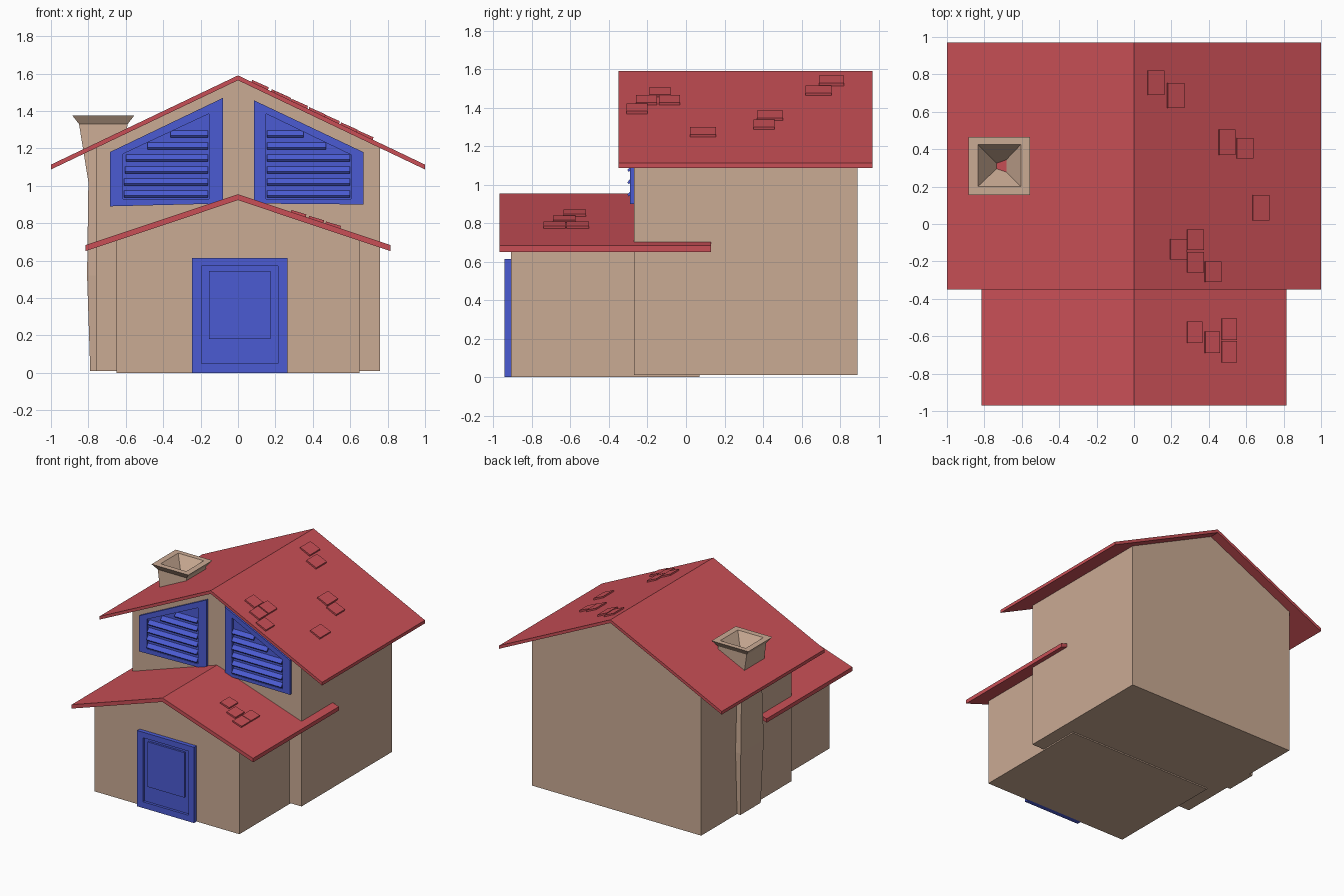
import bpy, bmesh, math
from mathutils import Vector

if "Cube" in bpy.data.objects:
    bpy.data.objects.remove(bpy.data.objects["Cube"])


def material(name, rgb):
    m = bpy.data.materials.new(name)
    m.diffuse_color = (*rgb, 1)
    m.use_nodes = True
    m.node_tree.nodes["Principled BSDF"].inputs["Base Color"].default_value = m.diffuse_color
    return m


TAN = material("tan plaster", (0.59, 0.405, 0.295))
RED = material("roof red", (0.58, 0.078, 0.093))
BLUE = material("trim blue", (0.07, 0.105, 0.65))


def finish(name, bm, mat):
    bmesh.ops.recalc_face_normals(bm, faces=bm.faces)
    me = bpy.data.meshes.new(name)
    bm.to_mesh(me)
    bm.free()
    me.materials.append(mat)
    ob = bpy.data.objects.new(name, me)
    bpy.context.collection.objects.link(ob)
    return ob


def loft(name, rings, mat, cap_start=True, cap_end=True):
    """Join rings of equal point count with quads."""
    bm = bmesh.new()
    loops = [[bm.verts.new(p) for p in r] for r in rings]
    n = len(loops[0])
    for a, b in zip(loops, loops[1:]):
        for i in range(n):
            j = (i + 1) % n
            bm.faces.new((a[i], a[j], b[j], b[i]))
    if cap_start:
        bm.faces.new(loops[0][::-1])
    if cap_end:
        bm.faces.new(loops[-1])
    return finish(name, bm, mat)


def at_y(pts, y):
    return [(x, y, z) for x, z in pts]


def prism(name, pts, y0, y1, mat):
    return loft(name, [at_y(pts, y0), at_y(pts, y1)], mat)


def framed_panel(name, outer, inner, back, front, floor):
    """Plate with a recessed centre, facing -y."""
    return loft(name, [at_y(outer, back), at_y(outer, front),
                       at_y(inner, front), at_y(inner, floor)], BLUE)


def rect(x0, x1, z0, z1):
    return [(x0, z0), (x1, z0), (x1, z1), (x0, z1)]


def gable(name, half, base, eave, peak, y0, y1):
    pts = [(-half, base), (half, base), (half, eave), (0, peak), (-half, eave)]
    return prism(name, pts, y0, y1, TAN)


def roof(name, half, peak, eave, t, y0, y1):
    pts = [(-half, eave), (0, peak), (half, eave),
           (half, eave - t), (0, peak - t), (-half, eave - t)]
    return prism(name, pts, y0, y1, RED)


def shingles(name, peak, slope, spots, length):
    """Thin tiles lying on the right-hand roof slope, at (x, y0, y1)."""
    for i, (x, y0, y1) in enumerate(spots):
        pts = [(x, peak - slope * x - 0.01), (x + length, peak - slope * (x + length) - 0.01),
               (x + length + 0.006, peak - slope * (x + length) + 0.012),
               (x + 0.006, peak - slope * x + 0.009)]
        prism(f"{name}_{i + 1}", pts, y0, y1, RED)


# Walls
gable("main_walls", 0.76, 0.01, 1.209, 1.57, -0.27, 0.89)
gable("porch_walls", 0.65, 0.0, 0.712, 0.93, -0.91, 0.07)

# Roofs
roof("main_roof", 1.0, 1.59, 1.113, 0.026, -0.35, 0.97)
roof("porch_roof", 0.815, 0.955, 0.683, 0.032, -0.97, 0.13)

# Loose roof shingles
shingles("main_shingle", 1.59, 0.477, [
    (0.07, 0.69, 0.82), (0.175, 0.62, 0.755), (0.45, 0.37, 0.505),
    (0.545, 0.35, 0.46), (0.63, 0.02, 0.155), (0.19, -0.19, -0.08),
    (0.28, -0.26, -0.15), (0.28, -0.14, -0.03), (0.375, -0.31, -0.20)], 0.088)
shingles("porch_shingle", 0.955, 0.334, [
    (0.28, -0.635, -0.52), (0.375, -0.69, -0.575),
    (0.465, -0.62, -0.505), (0.465, -0.74, -0.625)], 0.08)

# Door with recessed leaf and raised panel
framed_panel("door", rect(-0.245, 0.265, 0.0, 0.615),
             rect(-0.195, 0.215, 0.05, 0.57), -0.905, -0.943, -0.922)
prism("door_panel", rect(-0.155, 0.175, 0.18, 0.545), -0.938, -0.915, BLUE)

# Slanted windows
framed_panel("left_window",
             [(-0.685, 0.89), (-0.08, 0.905), (-0.08, 1.47), (-0.685, 1.18)],
             [(-0.615, 0.93), (-0.155, 0.93), (-0.155, 1.385), (-0.615, 1.17)],
             -0.265, -0.29, -0.275)
framed_panel("right_window",
             [(0.085, 0.905), (0.67, 0.90), (0.67, 1.18), (0.085, 1.457)],
             [(0.15, 0.93), (0.605, 0.93), (0.605, 1.165), (0.15, 1.385)],
             -0.265, -0.29, -0.275)

# Window slats, lower edge tilted outwards
for i in range(6):
    z = 0.938 + 0.064 * i
    left_end = [-0.61, -0.61, -0.605, -0.6, -0.485, -0.36][i]
    right_end = [0.6, 0.6, 0.6, 0.6, 0.47, 0.35][i]
    for side, x0, x1 in (("left", left_end, -0.16), ("right", 0.155, right_end)):
        section = [(-0.297, z), (-0.305, z + 0.01), (-0.28, z + 0.037), (-0.272, z + 0.027)]
        loft(f"{side}_slat_{i + 1}",
             [[(x, y, h) for y, h in section] for x in (x0, x1)], BLUE)

# Chimney: slightly crooked stack, flared rim and tapering flue
levels = [(0.01, -0.79, -0.65, 0.17, 0.43), (0.52, -0.807, -0.64, 0.155, 0.45),
          (1.02, -0.80, -0.64, 0.17, 0.43), (1.33, -0.85, -0.59, 0.185, 0.435),
          (1.375, -0.885, -0.555, 0.155, 0.465), (1.375, -0.835, -0.605, 0.2, 0.425),
          (1.24, -0.735, -0.70, 0.295, 0.325)]
loft("chimney", [[(x0, y0, z), (x1, y0, z), (x1, y1, z), (x0, y1, z)]
                 for z, x0, x1, y0, y1 in levels], TAN, cap_end=False)
